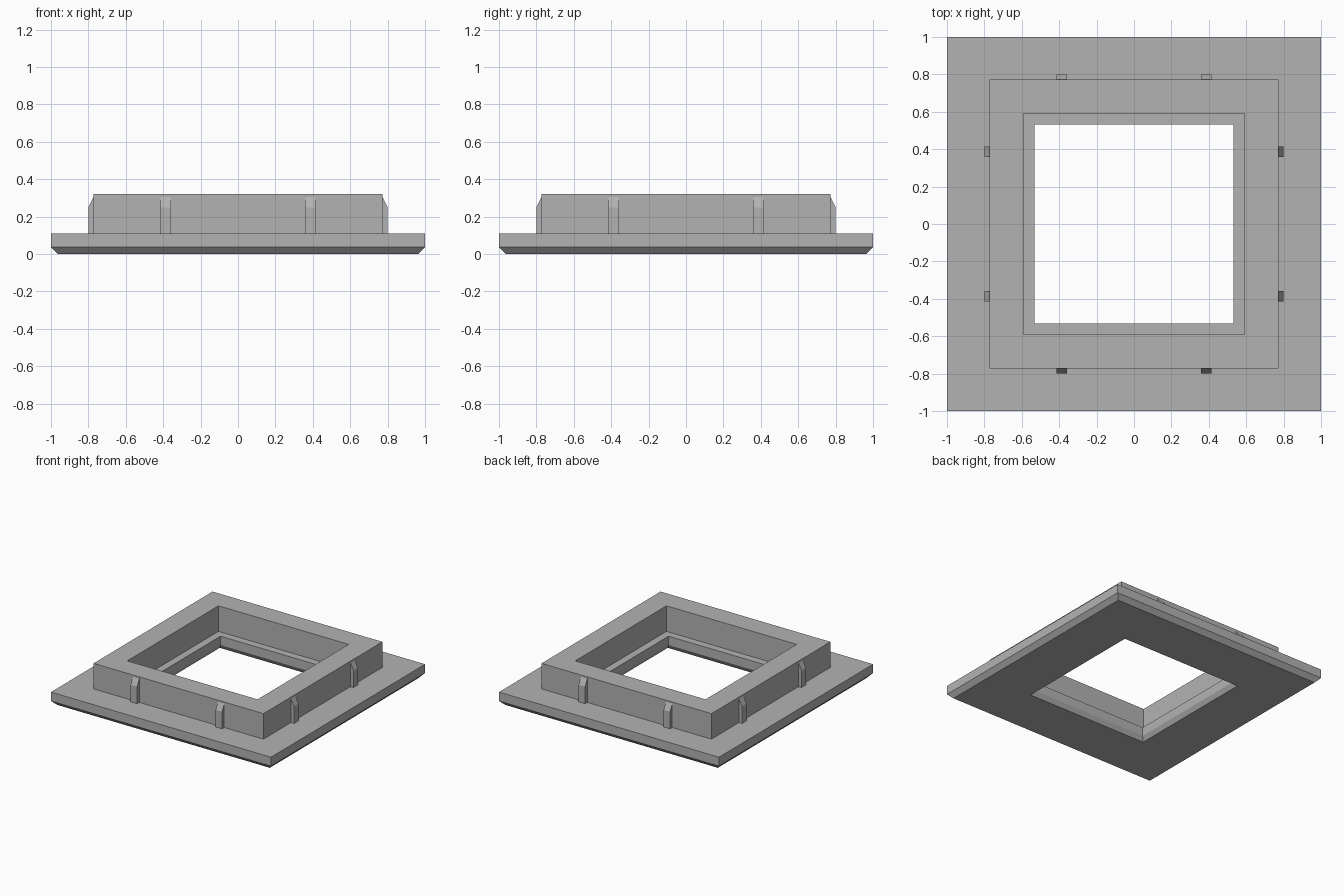
import bpy
import bmesh
from math import pi
from mathutils import Matrix

cube = bpy.data.objects.get("Cube")
if cube:
    bpy.data.objects.remove(cube, do_unlink=True)

grey = bpy.data.materials.new("plain grey")
grey.use_nodes = True
grey.diffuse_color = (0.45, 0.45, 0.45, 1)
grey.node_tree.nodes["Principled BSDF"].inputs["Base Color"].default_value = grey.diffuse_color


def make_object(name, bm):
    bmesh.ops.recalc_face_normals(bm, faces=bm.faces)
    mesh = bpy.data.meshes.new(name)
    bm.to_mesh(mesh)
    bm.free()
    mesh.materials.append(grey)
    obj = bpy.data.objects.new(name, mesh)
    bpy.context.collection.objects.link(obj)
    return obj


def square_ring(name, profile):
    """Sweep a closed profile of (half width, height) around a square."""
    bm = bmesh.new()
    loops = [[bm.verts.new((sx * r, sy * r, z)) for r, z in profile]
             for sx, sy in ((1, 1), (-1, 1), (-1, -1), (1, -1))]
    n = len(profile)
    for c in range(4):
        a, b = loops[c], loops[(c + 1) % 4]
        for i in range(n):
            j = (i + 1) % n
            bm.faces.new((a[i], a[j], b[j], b[i]))
    return make_object(name, bm)


# Flange with chamfered underside, raised collar and inner ledge
square_ring("flanged_frame", [
    (0.965, 0), (1, 0.037), (1, 0.11), (0.772, 0.11), (0.772, 0.32),
    (0.592, 0.32), (0.592, 0.11), (0.531, 0.11), (0.531, 0.037), (0.553, 0)])


# Tapered clip ribs, two on each side of the collar
def clip_rib(name, centre, turn):
    bm = bmesh.new()
    outline = [(0.76, 0.10), (0.80, 0.10), (0.80, 0.25), (0.772, 0.305), (0.76, 0.305)]
    face = bm.faces.new([bm.verts.new((r, centre - 0.029, z)) for r, z in outline])
    extruded = bmesh.ops.extrude_face_region(bm, geom=[face])["geom"]
    bmesh.ops.translate(bm, vec=(0, 0.058, 0),
                        verts=[v for v in extruded if isinstance(v, bmesh.types.BMVert)])
    bm.transform(Matrix.Rotation(turn, 4, "Z"))
    make_object(name, bm)


for k, side in enumerate(("left", "back", "right", "front")):
    for number, centre in enumerate((-0.386, 0.386), 1):
        clip_rib(f"{side}_rib_{number}", centre, k * pi / 2)
